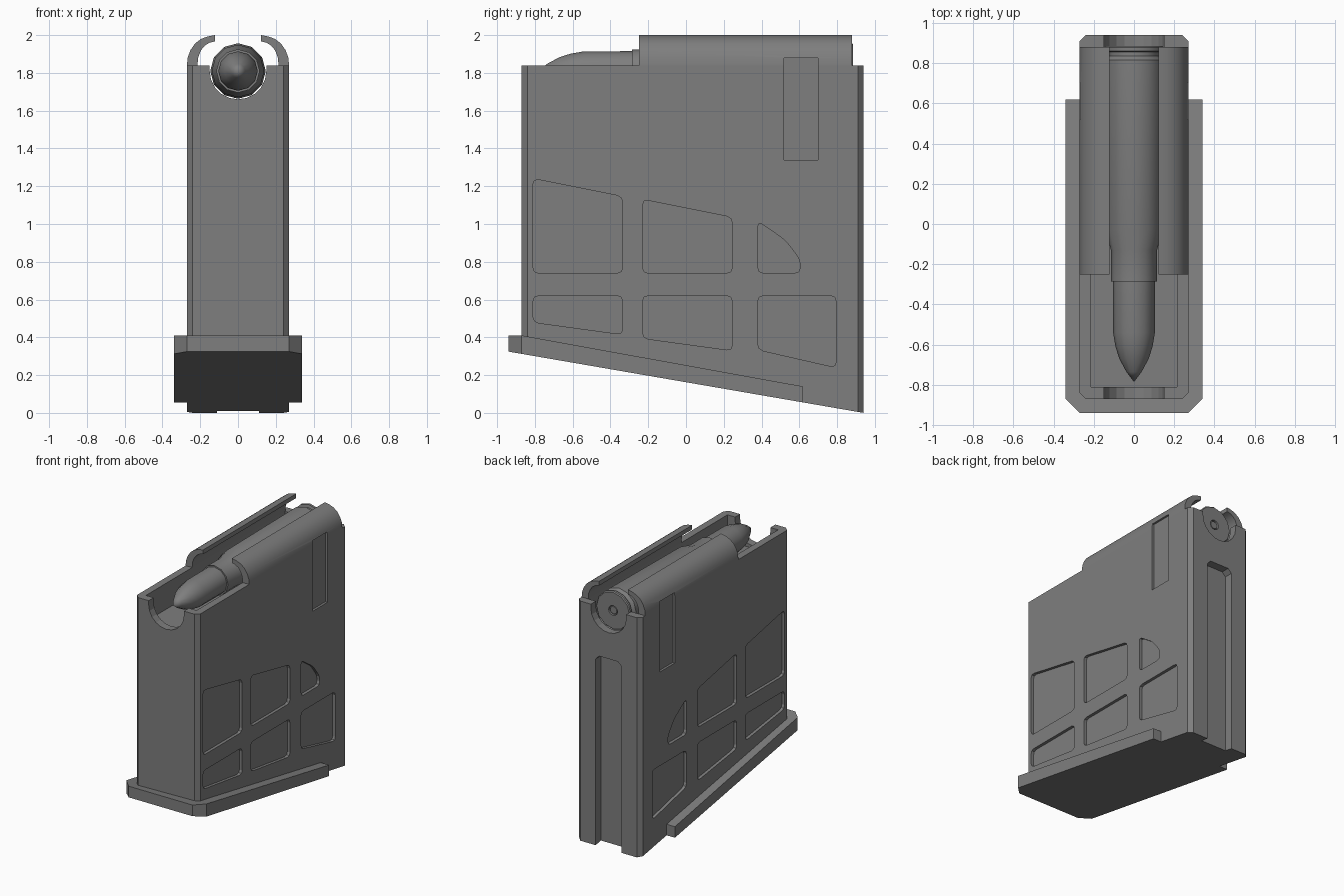
import bpy, bmesh, math
from mathutils import Vector

if "Cube" in bpy.data.objects:
    bpy.data.objects.remove(bpy.data.objects["Cube"])

gray = bpy.data.materials.new("dark gray")
gray.diffuse_color = (0.21, 0.21, 0.21, 1)
gray.use_nodes = True
gray.node_tree.nodes["Principled BSDF"].inputs["Base Color"].default_value = gray.diffuse_color


def bottom(y):
    """Height of the slanted underside."""
    return max(0.0, 0.325 * (0.94 - y) / 1.88)


def make(name, bm):
    bmesh.ops.recalc_face_normals(bm, faces=bm.faces)
    me = bpy.data.meshes.new(name)
    bm.to_mesh(me)
    bm.free()
    me.materials.append(gray)
    ob = bpy.data.objects.new(name, me)
    bpy.context.collection.objects.link(ob)
    return ob


def prism(name, pts, vec):
    """Closed prism: a flat outline pushed along a vector."""
    bm = bmesh.new()
    a = [bm.verts.new(p) for p in pts]
    b = [bm.verts.new(Vector(p) + Vector(vec)) for p in pts]
    bm.faces.new(a)
    bm.faces.new(b[::-1])
    for i in range(len(a)):
        j = (i + 1) % len(a)
        bm.faces.new((a[i], b[i], b[j], a[j]))
    return make(name, bm)


def box(name, x0, x1, y0, y1, z0, z1):
    return prism(name, [(x0, y0, z0), (x1, y0, z0), (x1, y1, z0), (x0, y1, z0)], (0, 0, z1 - z0))


def column(name, outline, low, high):
    """Plan outline with sloping bottom and top."""
    ob = prism(name, [(x, y, low(y)) for x, y in outline], (0, 0, 1))
    n = len(outline)
    for i, (x, y) in enumerate(outline):
        ob.data.vertices[n + i].co.z = high(y)
    return ob


def rounded(pts, r=0.03):
    """Replace each corner by a short curve."""
    out = []
    for i, p in enumerate(pts):
        p = Vector(p)
        a = (Vector(pts[i - 1]) - p).normalized() * r
        b = (Vector(pts[(i + 1) % len(pts)]) - p).normalized() * r
        out += [p + a, p + (a + b) * 0.27, p + b]
    return out


def activate(ob):
    bpy.ops.object.select_all(action='DESELECT')
    ob.select_set(True)
    bpy.context.view_layer.objects.active = ob


def cut(ob, cutter):
    cutter.hide_render = True
    m = ob.modifiers.new("cut", 'BOOLEAN')
    m.operation, m.object, m.solver = 'DIFFERENCE', cutter, 'EXACT'
    activate(ob)
    bpy.ops.object.modifier_apply(modifier=m.name)
    bpy.data.objects.remove(cutter)


def lathe(name, profile, sides, z):
    """Spin (y, radius) points around a lengthwise axis."""
    bm = bmesh.new()
    rings = []
    for y, r in profile:
        if r == 0:
            rings.append([bm.verts.new((0, y, z))] * sides)
        else:
            rings.append([bm.verts.new((r * math.cos(t), y, z + r * math.sin(t)))
                          for t in (2 * math.pi * k / sides for k in range(sides))])
    for a, b in zip(rings, rings[1:]):
        for k in range(sides):
            n = (k + 1) % sides
            bm.faces.new(list(dict.fromkeys((a[k], a[n], b[n], b[k]))))
    return make(name, bm)


# Magazine body: box with chamfered corners and slanted underside
w, c, f, k = 0.27, 0.03, -0.87, 0.94
body = column("magazine_body",
              [(-w, f + c), (-w + c, f), (w - c, f), (w, f + c),
               (w, k - c), (w - c, k), (-w + c, k), (-w, k - c)],
              bottom, lambda y: 1.84)

# Open top and round end notches
cut(body, box("cavity_cutter", -0.215, 0.215, -0.81, 0.88, 1.64, 2.1))
arc = [(0.15 * math.cos(t), -1, 1.81 - 0.15 * math.sin(t)) for t in (math.pi * i / 10 for i in range(11))]
cut(body, prism("notch_cutter", [(0.15, -1, 2.1)] + arc + [(-0.15, -1, 2.1)], (0, 2, 0)))

# Rear groove
groove = [(-0.11, -0.1), (0.11, -0.1), (0.11, 1.43), (0.08, 1.46), (-0.08, 1.46), (-0.11, 1.43)]
cut(body, prism("groove_cutter", [(x, 0.875, z) for x, z in groove], (0, 0.2, 0)))

# Recessed side panels, outlines in (y, z)
panels = [
    [(-0.81, 0.74), (-0.335, 0.74), (-0.335, 1.145), (-0.81, 1.24)],
    [(-0.23, 0.74), (0.245, 0.74), (0.245, 1.035), (-0.23, 1.13)],
    [(0.38, 0.74), (0.605, 0.74), (0.605, 0.81), (0.525, 0.915), (0.38, 1.015)],
    [(-0.81, 0.48), (-0.335, 0.415), (-0.335, 0.62), (-0.81, 0.62)],
    [(-0.23, 0.395), (0.245, 0.33), (0.245, 0.62), (-0.23, 0.62)],
    [(0.38, 0.335), (0.795, 0.24), (0.795, 0.62), (0.38, 0.62)],
]
for s in (1, -1):
    for p in panels:
        cut(body, prism("panel_cutter", [(s * 0.247, y, z) for y, z in rounded(p)], (s * 0.1, 0, 0)))


def slot(s):
    a, b = sorted((s * 0.252, s * 0.4))
    return box("slot_cutter", a, b, 0.52, 0.70, 1.34, 1.88)


for s in (1, -1):
    cut(body, slot(s))

# Curved feed lips
lip = [(0.27, 1.84), (0.267, 1.88), (0.252, 1.92), (0.228, 1.955), (0.195, 1.98), (0.16, 1.993), (0.122, 2.0),
       (0.122, 1.967), (0.15, 1.96), (0.175, 1.945), (0.196, 1.92), (0.21, 1.885), (0.215, 1.84)]
lips = prism("feed_lips", [(x, -0.25, z) for x, z in lip], (0, 1.13, 0))
cut(lips, slot(1))
lips.modifiers.new("mirror", 'MIRROR')

# Base plate, slanted, wrapping front and sides
column("base_plate",
       [(-0.34, 0.62), (-0.34, -0.87), (-0.27, -0.94), (0.27, -0.94), (0.34, -0.87), (0.34, 0.62)],
       lambda y: bottom(y) - 0.0005 * (y < 0.6), lambda y: 0.41 if y < -0.8 else 0.14)

# Cartridge: case with rim, groove, shoulder and primer
case = lathe("cartridge_case",
             [(0.88, 0), (0.88, 0.028), (0.872, 0.03), (0.872, 0.036), (0.885, 0.038), (0.885, 0.14), (0.878, 0.147),
              (0.86, 0.147), (0.855, 0.125), (0.835, 0.125), (0.815, 0.147), (-0.03, 0.139),
              (-0.13, 0.115), (-0.285, 0.115), (-0.285, 0.09), (-0.2, 0)], 12, 1.81)
bullet = lathe("bullet",
               [(-0.2, 0), (-0.2, 0.105), (-0.54, 0.104), (-0.61, 0.092), (-0.67, 0.073),
                (-0.735, 0.038), (-0.785, 0)], 12, 1.81)

for ob in (lips, case, bullet):
    activate(ob)
    bpy.ops.object.shade_smooth_by_angle(angle=math.radians(35))
